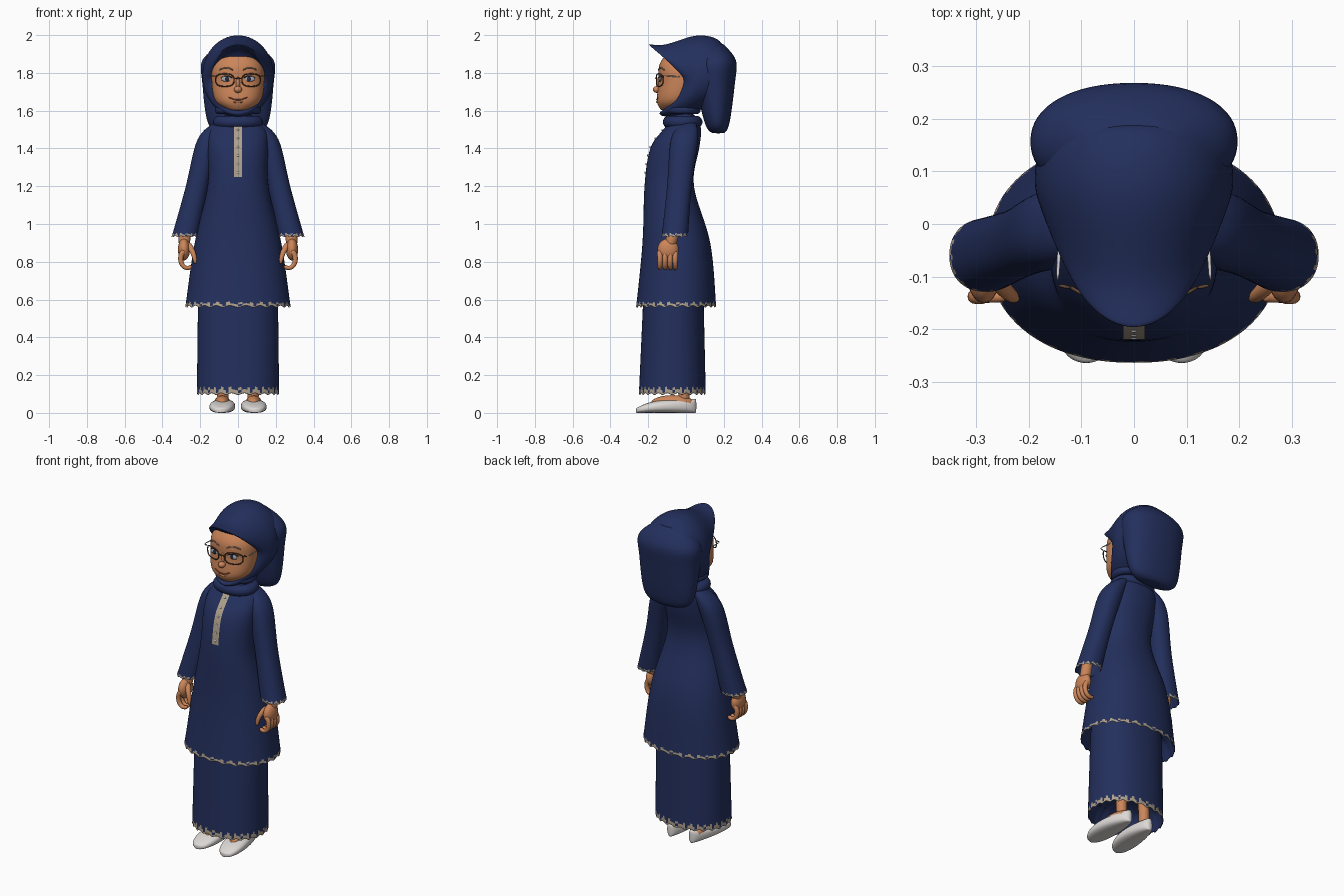
import bpy
import bmesh
from math import sin, cos, pi, copysign
from mathutils import Vector

if "Cube" in bpy.data.objects:
    bpy.data.objects.remove(bpy.data.objects["Cube"])


def material(name, red, green, blue):
    m = bpy.data.materials.new(name)
    m.use_nodes = True
    m.diffuse_color = (red, green, blue, 1)
    m.node_tree.nodes["Principled BSDF"].inputs["Base Color"].default_value = m.diffuse_color
    return m


NAVY = material("navy_cloth", 0.017, 0.029, 0.11)
SKIN = material("skin", 0.6, 0.235, 0.1)
LACE = material("beige_lace", 0.42, 0.35, 0.26)
PALE = material("off_white", 0.72, 0.69, 0.67)
FRAME = material("brown_frame", 0.12, 0.06, 0.035)
EYE = material("eye_grey", 0.38, 0.38, 0.42)
IRIS = material("dark_iris", 0.02, 0.025, 0.05)
LIP = material("lip_brown", 0.27, 0.07, 0.04)
BROW = material("brow_grey", 0.3, 0.22, 0.17)


def finish(name, bm, materials, levels=1):
    bmesh.ops.recalc_face_normals(bm, faces=bm.faces)
    for face in bm.faces:
        face.smooth = True
    mesh = bpy.data.meshes.new(name)
    bm.to_mesh(mesh)
    bm.free()
    for m in materials:
        mesh.materials.append(m)
    ob = bpy.data.objects.new(name, mesh)
    bpy.context.collection.objects.link(ob)
    if levels:
        smooth = ob.modifiers.new("smooth", "SUBSURF")
        smooth.levels = smooth.render_levels = levels


def loft(name, rings, materials, rule=None, closed=False):
    """Skin a list of equal rings, capping both ends unless closed."""
    bm = bmesh.new()
    rows = [[bm.verts.new(p) for p in r] for r in rings]
    count = len(rows[0])
    for k in range(len(rows) if closed else len(rows) - 1):
        low, high = rows[k], rows[(k + 1) % len(rows)]
        for i in range(count):
            j = (i + 1) % count
            face = bm.faces.new((low[i], low[j], high[j], high[i]))
            if rule:
                face.material_index = rule(k, i)
    if not closed:
        bm.faces.new(rows[0])
        bm.faces.new(rows[-1])
    finish(name, bm, materials)


def angles(count):
    return [2 * pi * i / count for i in range(count)]


def power(value, exponent):
    return copysign(abs(value) ** (2 / exponent), value)


def ring(z, width, front, back, cx=0, count=32, scallop=0):
    """Horizontal rounded section, optionally with a wavy edge."""
    middle, half = (front + back) / 2, (back - front) / 2
    return [Vector((cx + width * power(cos(t), 2.2), middle + half * power(sin(t), 2.2),
                    z + scallop * abs(sin(count / 8 * t)))) for t in angles(count)]


def refine(rows, steps=4):
    """Smooth curve through a few key sections."""
    result = []
    for k in range(len(rows) - 1):
        a, b, c, d = (rows[max(0, min(k + o, len(rows) - 1))] for o in (-1, 0, 1, 2))
        for s in range(steps):
            f = s / steps
            result.append([q + f / 2 * (r - p + f * (2 * p - 5 * q + 4 * r - t
                                                     + f * (3 * (q - r) + t - p)))
                           for p, q, r, t in zip(a, b, c, d)])
    return result + [list(rows[-1])]


def section(profile, z):
    for a, b in zip(profile, profile[1:]):
        if z <= b[0]:
            f = (z - a[0]) / (b[0] - a[0])
            return [p + (q - p) * f for p, q in zip(a, b)][1:]
    return profile[-1][1:]


def front_y(profile, x, z):
    width, front, back = section(profile, z)[:3]
    depth = (1 - abs(x / width) ** 2.2) ** (1 / 2.2)
    return (front + back) / 2 - (back - front) / 2 * depth


def lace_rule(k, i):
    # Openwork pattern on the rows just above the hem edge
    return int(k == 2 or (k == 3 and i % 4 != 0) or (k == 4 and i % 3 == 0))


def garment(name, profile, count, wave, step):
    """Hollow cloth with a scalloped lace hem."""
    base = profile[0][0]
    rings = []
    for rise, inset, scallop in ((0.16, 0.012, 0), (step, 0.006, wave)):
        width, front, back, cx = section(profile, base + rise)
        rings.append(ring(base + rise, width - inset, front + inset, back - inset,
                          cx, count, scallop))
    for k in range(5):
        z = base + k * step
        rings.append(ring(z, *section(profile, z), count, wave * (1 - k / 5)))
    rings += [ring(*p, count) for p in profile if p[0] > base + 5 * step]
    loft(name, rings, [NAVY, LACE], lace_rule)


def tube(name, points, radius, mat, tip=1, closed=False):
    """Round bar along points, tapering to radius * tip at its end."""
    points = [Vector(p) for p in points]
    last = len(points) - 1
    rings = []
    for k, p in enumerate(points):
        after = points[(k + 1) % len(points)] if closed else points[min(k + 1, last)]
        before = points[k - 1] if closed else points[max(k - 1, 0)]
        along = (after - before).normalized()
        u = along.cross(Vector((0, 1, 0.1))).normalized()
        v = along.cross(u)
        r = radius * (1 + (tip - 1) * k / last)
        rings.append([p + r * (u * cos(t) + v * sin(t)) for t in angles(8)])
    loft(name, rings, [mat], closed=closed)


def ball(name, centre, size, mat):
    bm = bmesh.new()
    bmesh.ops.create_uvsphere(bm, u_segments=20, v_segments=12, radius=1)
    for v in bm.verts:
        v.co = Vector(centre) + v.co * Vector(size)
    finish(name, bm, [mat], 0)


# Tunic and long skirt: height, half width, front, back, centre
TUNIC = refine([(0.55, 0.28, -0.265, 0.16, 0), (0.9, 0.23, -0.23, 0.13, 0),
                (1.2, 0.16, -0.22, 0.04, 0), (1.4, 0.16, -0.19, 0.07, 0),
                (1.5, 0.15, -0.12, 0.08, 0), (1.56, 0.08, -0.07, 0.06, 0)])
SKIRT = refine([(0.085, 0.218, -0.25, 0.105, 0), (0.75, 0.21, -0.22, 0.09, 0)])
garment("tunic", TUNIC, 96, 0.016, 0.011)
garment("skirt", SKIRT, 96, 0.016, 0.016)

# Button placket following the chest
bm = bmesh.new()
previous = None
for k in range(13):
    z = 1.25 + k * 0.0225
    y = front_y(TUNIC, 0, z) - 0.004
    row = [bm.verts.new((x, y, z)) for x in (-0.021, 0.021)]
    if previous:
        bm.faces.new((*previous, *reversed(row)))
    if k % 2:
        ball("button", (0, y, z), (0.006, 0.003, 0.006), PALE)
    previous = row
finish("placket", bm, [LACE], 0)

# Scarf rolls wrapped around the neck
loft("neck", [ring(z, 0.09, -0.09, 0.06) for z in (1.5, 1.6)], [NAVY])
for z, r in ((1.54, 0.035), (1.605, 0.025)):
    rolls = [(z + r * sin(t), r * cos(t)) for t in angles(10)]
    loft("neck_wrap", [ring(h, 0.1 + d, -0.09 - d, 0.055 + d) for h, d in rolls],
         [NAVY], closed=True)

# Head
HEAD = refine([(1.6, 0.05, -0.13, -0.02), (1.65, 0.12, -0.155, 0.06), (1.75, 0.14, -0.145, 0.1),
               (1.85, 0.13, -0.14, 0.1), (1.95, 0.05, -0.06, 0.04)])
loft("head", [ring(*p) for p in HEAD], [SKIN])


# Hood: loops running from the face opening back over the crown
def hood_loop(width, top, bottom, y_top, y_side, y_bottom):
    loop = []
    for t in angles(40):
        c = cos(t)
        reach = (y_top - y_side) * c ** 1.15 if c > 0 else (y_bottom - y_side) * c * c
        loop.append(Vector((width * sin(t), y_side + reach,
                            (top + bottom) / 2 + (top - bottom) / 2 * c)))
    return loop


HOOD = refine([(0.13, 1.91, 1.61, -0.12, 0.02, -0.1), (0.14, 1.95, 1.59, -0.2, -0.01, -0.14),
               (0.17, 1.95, 1.57, -0.11, 0.02, -0.12), (0.19, 2, 1.57, 0.06, 0.08, -0.02),
               (0.17, 1.97, 1.62, 0.18, 0.17, 0.1), (0.09, 1.88, 1.7, 0.2, 0.19, 0.14)])
loft("hood", [hood_loop(*p) for p in HOOD], [NAVY])

# Loose drape hanging behind the head
DRAPE = refine([(1.48, 0.08, 0.14, 0.2), (1.53, 0.16, 0.1, 0.23), (1.75, 0.19, 0.05, 0.26),
                (1.87, 0.19, 0.05, 0.265), (1.96, 0.08, 0.1, 0.19)])
loft("back_drape", [ring(*p) for p in DRAPE], [NAVY])


def face_line(name, start, end, z, bend, radius, mat, lift=0):
    """Thin curved line lying on the face."""
    points = []
    for k in range(9):
        u = k / 4 - 1
        x, height = start + (end - start) * k / 8, z + bend * u * u
        points.append((x, front_y(HEAD, x, height) - lift, height))
    tube(name, points, radius, mat)


# Nose and mouth
ball("nose", (0, -0.153, 1.712), (0.021, 0.023, 0.018), SKIN)
ball("nose_bridge", (0, -0.143, 1.745), (0.011, 0.014, 0.035), SKIN)
face_line("mouth", -0.05, 0.05, 1.657, 0.015, 0.0035, LIP)
ball("lower_lip", (0, -0.152, 1.646), (0.024, 0.006, 0.006), SKIN)

# Parts that come in pairs
SLEEVE = [(0.925, 0.07, -0.13, 0.01, 0.283), (1.2, 0.06, -0.1, 0.03, 0.216),
          (1.45, 0.06, -0.08, 0.065, 0.155), (1.54, 0.03, -0.02, 0.05, 0.09)]
for s, side in ((1, "left_"), (-1, "right_")):
    def flip(*points):
        return [(s * x, y, z) for x, y, z in points]

    garment(side + "sleeve", refine([(*p[:4], s * p[4]) for p in SLEEVE]), 48, 0.01, 0.008)

    # Hand with curled fingers
    tube(side + "wrist", flip((0.28, -0.06, 1.02), (0.284, -0.07, 0.93), (0.284, -0.09, 0.87)),
         0.035, SKIN)
    ball(side + "palm", (s * 0.286, -0.095, 0.865), (0.032, 0.056, 0.058), SKIN)
    for k in range(4):
        y = -0.138 + k * 0.027
        curl = [1.2 - 0.5 * i for i in range(8)]
        tube(side + "finger", flip(*((0.268 + 0.037 * cos(a), y, 0.815 + 0.05 * sin(a))
                                     for a in curl)), 0.017, SKIN, tip=0.7)
    tube(side + "thumb", flip((0.272, -0.095, 0.9), (0.247, -0.125, 0.87), (0.23, -0.14, 0.83),
                              (0.225, -0.14, 0.785)), 0.021, SKIN, tip=0.5)

    # Leg, foot and slip-on shoe
    tube(side + "leg", flip((0.08, -0.01, 0.03), (0.08, -0.01, 0.12), (0.08, -0.02, 0.35)),
         0.034, SKIN)
    ball(side + "foot", (s * 0.083, -0.07, 0.052), (0.042, 0.115, 0.042), SKIN)
    shoe = []
    for k in range(13):
        t = (1 - cos(pi * k / 12)) / 2
        y = 0.055 - 0.32 * t
        width = 0.005 + (0.047 + 0.03 * t) * abs(sin(pi * t)) ** 0.4
        height = 0.037 - 0.025 * t ** 4
        shoe.append([Vector((s * (0.075 - 0.06 * y) + width * power(cos(a), 2.6), y,
                             height + height * power(sin(a), 2.6))) for a in angles(24)])
    loft(side + "shoe", shoe, [PALE])

    # Eye and brow
    y = front_y(HEAD, 0.06, 1.768)
    ball(side + "eye", (s * 0.06, y, 1.768), (0.03, 0.007, 0.015), EYE)
    ball(side + "iris", (s * 0.058, y - 0.004, 1.768), (0.012, 0.005, 0.013), IRIS)
    face_line(side + "eyelid", s * 0.03, s * 0.09, 1.784, -0.01, 0.003, IRIS, 0.002)
    face_line(side + "brow", s * 0.025, s * 0.1, 1.828, -0.014, 0.004, BROW)

    # Glasses rim, hinge and arm
    rim = []
    for t in angles(20):
        x = 0.07 + 0.05 * power(cos(t), 2.6)
        rim.append((x, -0.158 + 2.6 * x * x, 1.762 + 0.034 * power(sin(t), 2.6)))
    tube(side + "rim", flip(*rim), 0.0035, FRAME, closed=True)
    tube(side + "hinge", flip((0.118, -0.122, 1.782), (0.146, -0.116, 1.785)), 0.004, FRAME)
    tube(side + "glasses_arm", flip((0.146, -0.118, 1.785), (0.141, -0.02, 1.78)), 0.004, PALE)
tube("glasses_bridge", [(-0.021, -0.156, 1.768), (0, -0.164, 1.774), (0.021, -0.156, 1.768)],
     0.0035, FRAME)
